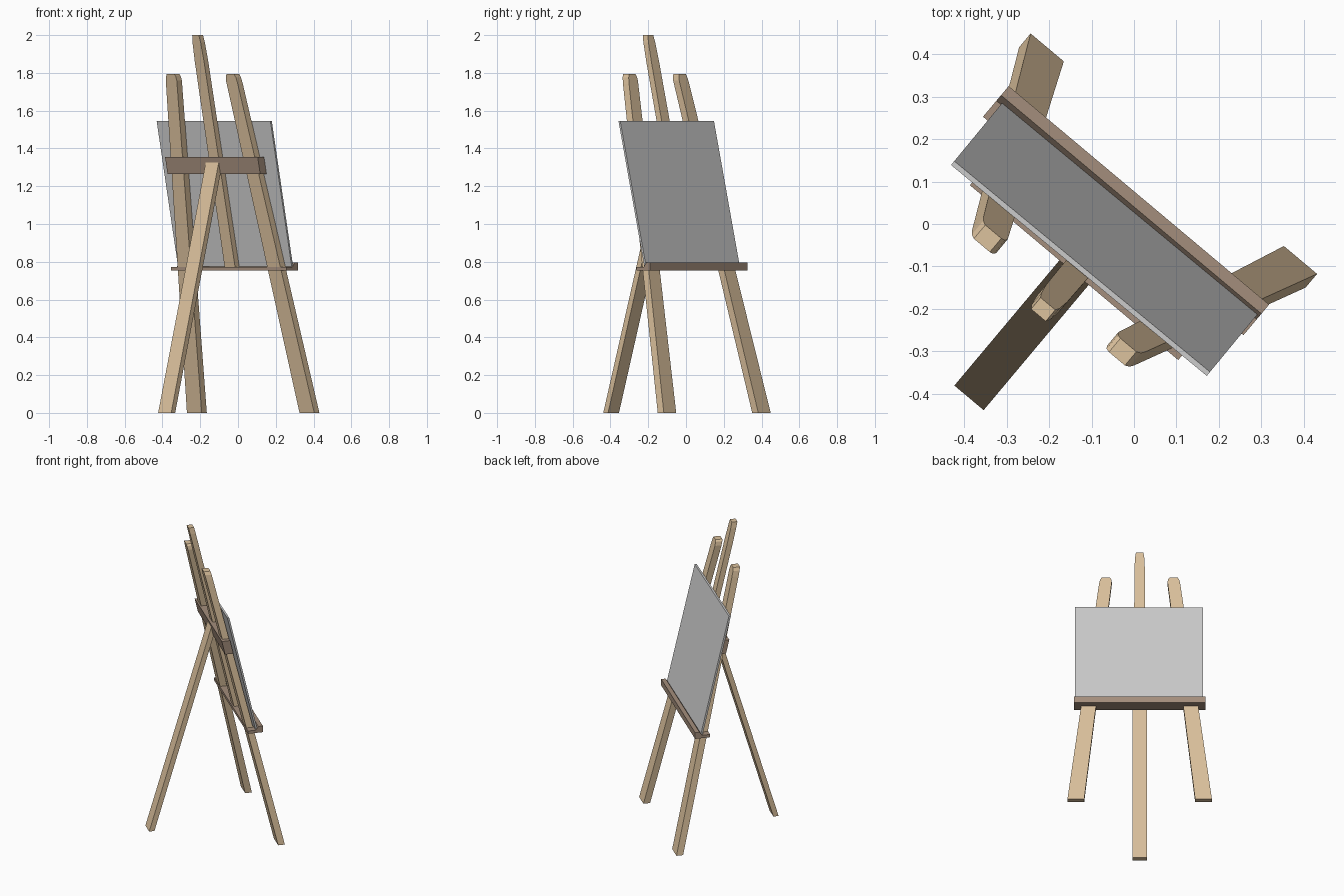
import bpy, bmesh, math
from mathutils import Matrix, Vector

if "Cube" in bpy.data.objects:
    bpy.data.objects.remove(bpy.data.objects["Cube"])

# Easel is modelled facing +y in its own frame, then turned into place
PLACE = Matrix.Rotation(math.radians(-40), 4, 'Z') @ Matrix.Translation((-0.0345, 0, 0))


def material(name, color):
    m = bpy.data.materials.new(name)
    m.diffuse_color = (*color, 1)
    m.use_nodes = True
    m.node_tree.nodes["Principled BSDF"].inputs["Base Color"].default_value = m.diffuse_color
    return m


wood = material("light_wood", (0.72, 0.54, 0.34))
dark = material("dark_wood", (0.37, 0.27, 0.20))


def prism(name, loop_a, loop_b, mat=None, turn=Matrix()):
    """Solid between two matching outlines."""
    bm = bmesh.new()
    a = [bm.verts.new(PLACE @ turn @ Vector(p)) for p in loop_a]
    b = [bm.verts.new(PLACE @ turn @ Vector(p)) for p in loop_b]
    n = len(a)
    bm.faces.new(a)
    bm.faces.new(b[::-1])
    for i in range(n):
        j = (i + 1) % n
        bm.faces.new((a[i], b[i], b[j], a[j]))
    bmesh.ops.recalc_face_normals(bm, faces=bm.faces[:])
    mesh = bpy.data.meshes.new(name)
    bm.to_mesh(mesh)
    bm.free()
    obj = bpy.data.objects.new(name, mesh)
    bpy.context.collection.objects.link(obj)
    if mat:
        mesh.materials.append(mat)
    return obj


def lean(z):
    """Depth of the leaning front plane at height z."""
    return 0.187 - 0.2305 * z


def leaning_plank(name, outline, front, back, mat=None, turn=Matrix()):
    """Outline in (x, z), given thickness in front of and behind the lean plane."""
    return prism(name, [(x, lean(z) + front, z) for x, z in outline],
                 [(x, lean(z) - back, z) for x, z in outline], mat, turn)


def extrude_x(name, profile, half, mat):
    """Profile in (y, z), swept across the easel's width."""
    return prism(name, [(-half, y, z) for y, z in profile],
                 [(half, y, z) for y, z in profile], mat)


# Front legs with chamfered tops
leg = [(0.338, 0), (0.44, 0), (0.248, 1.74), (0.242, 1.775), (0.232, 1.795),
       (0.183, 1.795), (0.174, 1.785), (0.170, 1.76)]
for side, label in ((1, "right"), (-1, "left")):
    leaning_plank(label + "_front_leg", [(side * x, z) for x, z in leg], 0, 0.042, wood)

# Central mast standing on the tray
mast_half = [(0.036, 0.765), (0.032, 1.86), (0.028, 1.96), (0.0225, 2.0)]
leaning_plank("mast", mast_half + [(-x, z) for x, z in mast_half[::-1]], 0, 0.035, wood)

# Rear support leg
extrude_x("rear_leg", [(-0.563, 0), (-0.53, 0), (-0.138, 1.33), (-0.170, 1.33)], 0.045, wood)

# Crossbar holding the legs together
leaning_plank("crossbar", [(-0.32, 1.265), (0.32, 1.265), (0.32, 1.355), (-0.32, 1.355)],
              -0.001, 0.053, dark)

# Tray with raised front lip
extrude_x("tray", [(-0.035, 0.753), (0.059, 0.753), (0.059, 0.795), (0.031, 0.795),
                   (0.014, 0.772), (-0.035, 0.772)], 0.40, dark)

# Canvas resting on the tray, turned very slightly
leaning_plank("canvas", [(-0.39, 0.774), (0.39, 0.774), (0.39, 1.545), (-0.39, 1.545)],
              0.014, -0.002, None,
              Matrix.Translation((0.004, 0, 0)) @ Matrix.Rotation(math.radians(0.5), 4, 'Z'))
